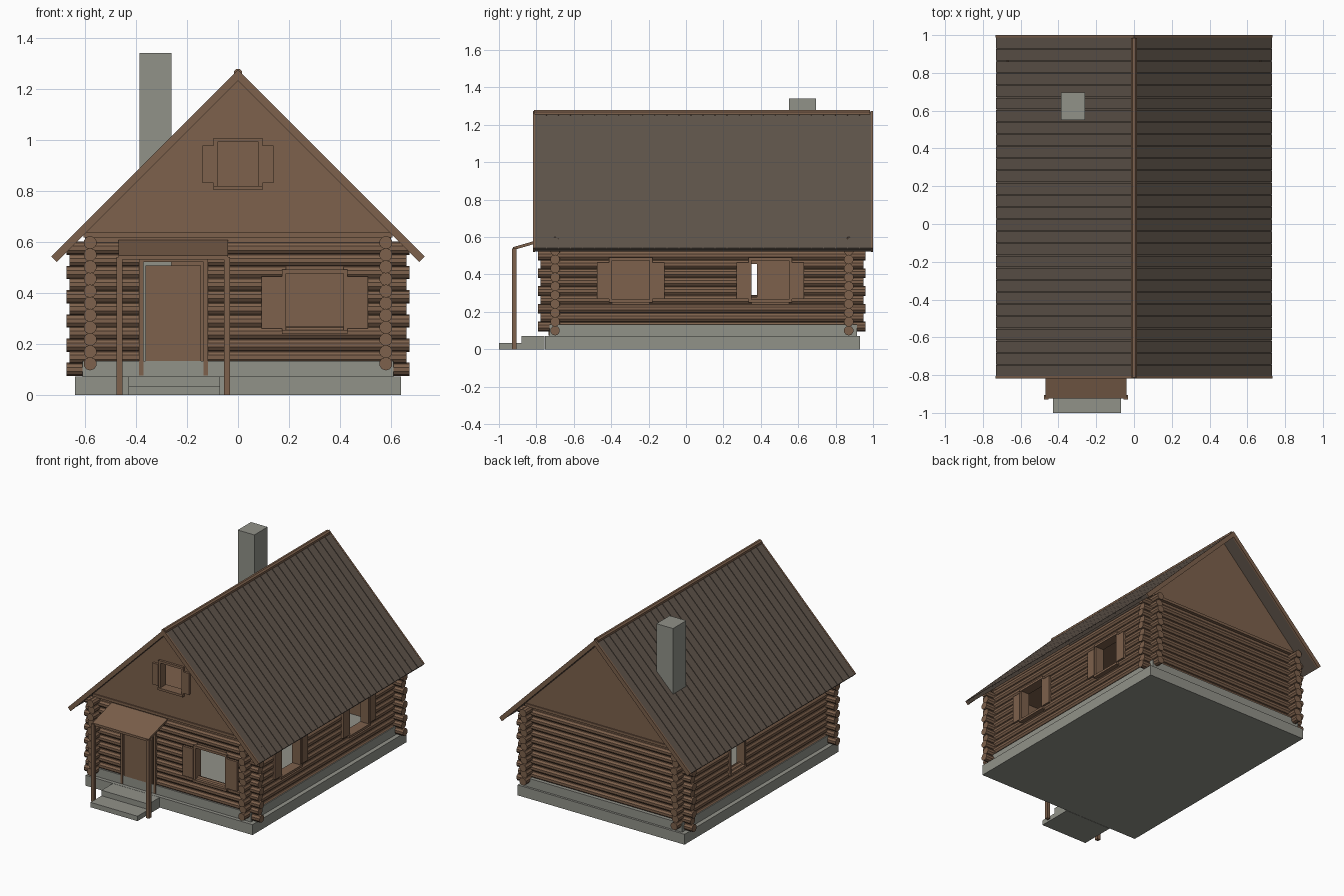
import bpy, bmesh, math

if "Cube" in bpy.data.objects:
    bpy.data.objects.remove(bpy.data.objects["Cube"])


def material(name, rgb):
    m = bpy.data.materials.new(name)
    m.diffuse_color = (*rgb, 1)
    m.use_nodes = True
    m.node_tree.nodes["Principled BSDF"].inputs["Base Color"].default_value = m.diffuse_color
    return m


WOOD = material("brown wood", (0.205, 0.119, 0.072))
ROOF = material("dark roof", (0.115, 0.089, 0.069))
STONE = material("grey stone", (0.283, 0.287, 0.25))


# Every solid is a prism: a profile swept along one axis
def prism(pts, axis, a, b):
    def place(p, t):
        c = list(p)
        c.insert("xyz".index(axis), t)
        return tuple(c)
    return [place(p, a) for p in pts], [place(p, b) for p in pts]


def box(x0, x1, y0, y1, z0, z1):
    return prism([(x0, y0), (x1, y0), (x1, y1), (x0, y1)], "z", z0, z1)


def log(axis, across, z, a, b, r=0.026, n=10):
    ring = [(across + r * math.cos(2 * math.pi * (i + .5) / n),
             z + r * math.sin(2 * math.pi * (i + .5) / n)) for i in range(n)]
    return prism(ring, axis, a, b)


def part(name, mat, solids):
    bm = bmesh.new()
    for lo, hi in solids:
        p = [bm.verts.new(v) for v in lo]
        q = [bm.verts.new(v) for v in hi]
        bm.faces.new(p[::-1])
        bm.faces.new(q)
        for i in range(len(p)):
            j = (i + 1) % len(p)
            bm.faces.new((p[i], p[j], q[j], q[i]))
    bmesh.ops.recalc_face_normals(bm, faces=bm.faces)
    me = bpy.data.meshes.new(name)
    bm.to_mesh(me)
    bm.free()
    me.materials.append(mat)
    ob = bpy.data.objects.new(name, me)
    bpy.context.collection.objects.link(ob)
    return ob


# Box on a wall: u along the wall, d outwards from the log centre line
def wall_box(side, u0, u1, d0, d1, z0, z1):
    base, s = {"front": (-0.70, -1), "back": (0.87, 1),
               "right": (0.58, 1), "left": (-0.58, -1)}[side]
    a, b = sorted((base + s * d0, base + s * d1))
    if side in ("front", "back"):
        return box(u0, u1, a, b, z0, z1)
    return box(a, b, u0, u1, z0, z1)


# Openings per wall: u0, u1, z0, z1
HOLES = {
    "front": [(-0.37, -0.135, 0.08, 0.52), (0.188, 0.414, 0.255, 0.475)],
    "back": [],
    "right": [(-0.395, -0.195, 0.265, 0.475), (0.35, 0.55, 0.265, 0.475)],
    "left": [(0.235, 0.38, 0.28, 0.455)],
}

# Stone base, steps and chimney
part("foundation", STONE, [box(-0.64, 0.64, -0.755, 0.93, 0, 0.072)])
part("floor_plinth", STONE, [box(-0.61, 0.61, -0.73, 0.915, 0.07, 0.132)])
part("lower_step", STONE, [box(-0.43, -0.07, -1.0, -0.88, 0, 0.034)])
part("upper_step", STONE, [box(-0.43, -0.07, -0.88, -0.757, 0, 0.072)])
part("chimney", STONE, [box(-0.387, -0.26, 0.55, 0.695, 0.1, 1.34)])

# Log walls with flat inner lining
for side, holes in HOLES.items():
    along_x = side in ("front", "back")
    across = {"front": -0.70, "back": 0.87, "right": 0.58, "left": -0.58}[side]
    logs = []
    for i in range(11):
        z = (0.10 if along_x else 0.122) + 0.0475 * i
        e = 0.012 * (i % 2)
        start, end = (-0.673 + e, 0.673 - e) if along_x else (-0.79 + e, 0.96 - e)
        for u0, u1, z0, z1 in holes:
            if z0 - 0.01 < z < z1 + 0.01:
                logs.append(log("x" if along_x else "y", across, z, start, u0))
                start = u1
        logs.append(log("x" if along_x else "y", across, z, start, end))
    part(side + "_logs", WOOD, logs)

    u, stop = (-0.6, 0.6) if along_x else (-0.70, 0.87)
    lining = []
    for u0, u1, z0, z1 in holes:
        lining.append(wall_box(side, u, u0, -0.026, 0.01, 0.1, 0.62))
        lining.append(wall_box(side, u0, u1, -0.026, 0.01, z1, 0.62))
        if z0 > 0.1:
            lining.append(wall_box(side, u0, u1, -0.026, 0.01, 0.1, z0))
        u = u1
    lining.append(wall_box(side, u, stop, -0.026, 0.01, 0.1, 0.62))
    part(side + "_wall_lining", WOOD, lining)


# Window frames and open shutters
def window(name, side, u0, u1, z0, z1, shutter=0, t=0.016, zs=None):
    part(name + "_frame", WOOD, [
        wall_box(side, u0 - t, u0, -0.028, 0.034, z0, z1),
        wall_box(side, u1, u1 + t, -0.028, 0.034, z0, z1),
        wall_box(side, u0 - t, u1 + t, -0.028, 0.038, z1, z1 + t),
        wall_box(side, u0 - t, u1 + t, -0.028, 0.042, z0 - t, z0)])
    if shutter:
        a, b = zs or (z0 + 0.005, z1 - 0.01)
        part(name + "_shutters", WOOD, [
            wall_box(side, u0 - t - shutter, u0 - t, 0.022, 0.038, a, b),
            wall_box(side, u1 + t, u1 + t + shutter, 0.022, 0.038, a, b)])


window("front_window", "front", *HOLES["front"][1], shutter=0.08)
window("right_front_window", "right", *HOLES["right"][0], shutter=0.064)
window("right_back_window", "right", *HOLES["right"][1], shutter=0.064)
window("left_window", "left", *HOLES["left"][0])
window("attic_window", "front", -0.08, 0.08, 0.82, 0.992, shutter=0.044,
       zs=(0.83, 0.978))

# Door and its frame
part("door", WOOD, [wall_box("front", -0.362, -0.145, 0.0, 0.03, 0.085, 0.508)])
part("door_frame", WOOD, [
    wall_box("front", -0.388, -0.37, -0.028, 0.034, 0.075, 0.52),
    wall_box("front", -0.135, -0.117, -0.028, 0.034, 0.075, 0.52),
    wall_box("front", -0.388, -0.117, -0.028, 0.036, 0.52, 0.535)])

# Gables, the front one pieced around the attic opening
TOP = 1.24


def slope(x):
    return TOP - abs(x)


front_gable = [[(-0.6, 0.62), (0.6, 0.62), (0.6, slope(0.6)), (0.42, 0.82),
                (-0.42, 0.82), (-0.6, slope(0.6))],
               [(-0.08, 0.992), (0.08, 0.992), (0.08, slope(0.08)), (0, TOP),
                (-0.08, slope(0.08))]]
for s in (-1, 1):
    front_gable.append([(s * 0.08, 0.82), (s * 0.42, 0.82),
                        (s * 0.08, slope(0.08))])
part("front_gable", WOOD, [prism(p, "y", -0.722, -0.695) for p in front_gable])
part("back_gable", WOOD, [prism([(-0.6, 0.62), (0.6, 0.62), (0.6, slope(0.6)),
                                 (0, TOP), (-0.6, slope(0.6))],
                                "y", 0.868, 0.895)])
part("gable_beams", WOOD, [box(-0.605, 0.605, -0.73, -0.69, 0.618, 0.637),
                           box(-0.605, 0.605, 0.86, 0.902, 0.618, 0.637)])
part("attic_floor", WOOD, [box(-0.58, 0.58, -0.70, 0.87, 0.605, 0.62)])


# Roof: underlay, planks running down the slope, barge boards and ridge
def roof_strip(s, upper, lower, reach, y0, y1):
    # upper and lower are heights at the ridge, ends cut square to the slope
    h = (upper - lower) / 2
    return prism([(0, upper), (s * reach, upper - reach),
                  (s * (reach - h), lower - reach + h), (0, lower)], "y", y0, y1)


Y0, Y1, N = -0.81, 0.992, 28
step = (Y1 - Y0) / N
for s, side in ((-1, "left"), (1, "right")):
    part(side + "_roof_underlay", ROOF,
         [roof_strip(s, 1.264, 1.238, 0.727, Y0, Y1)])
    part(side + "_roof_planks", ROOF,
         [roof_strip(s, 1.272, 1.255, 0.73, Y0 + i * step + 0.002,
                     Y0 + (i + 1) * step - 0.002) for i in range(N)])
    part(side + "_barge_boards", WOOD,
         [roof_strip(s, 1.274, 1.232, 0.732, -0.818, -0.806),
          roof_strip(s, 1.274, 1.232, 0.732, 0.988, 1.0)])
part("ridge_pole", WOOD, [log("y", 0, 1.262, -0.812, 0.985, r=0.018, n=8)])

# Porch roof and posts
part("porch_roof", WOOD, [prism([(-0.925, 0.530), (-0.925, 0.546),
                                 (-0.715, 0.607), (-0.715, 0.591)],
                                "x", -0.468, -0.04)])
part("porch_posts", WOOD, [box(x, x + 0.024, -0.93, -0.905, 0, 0.54)
                           for x in (-0.477, -0.055)])
